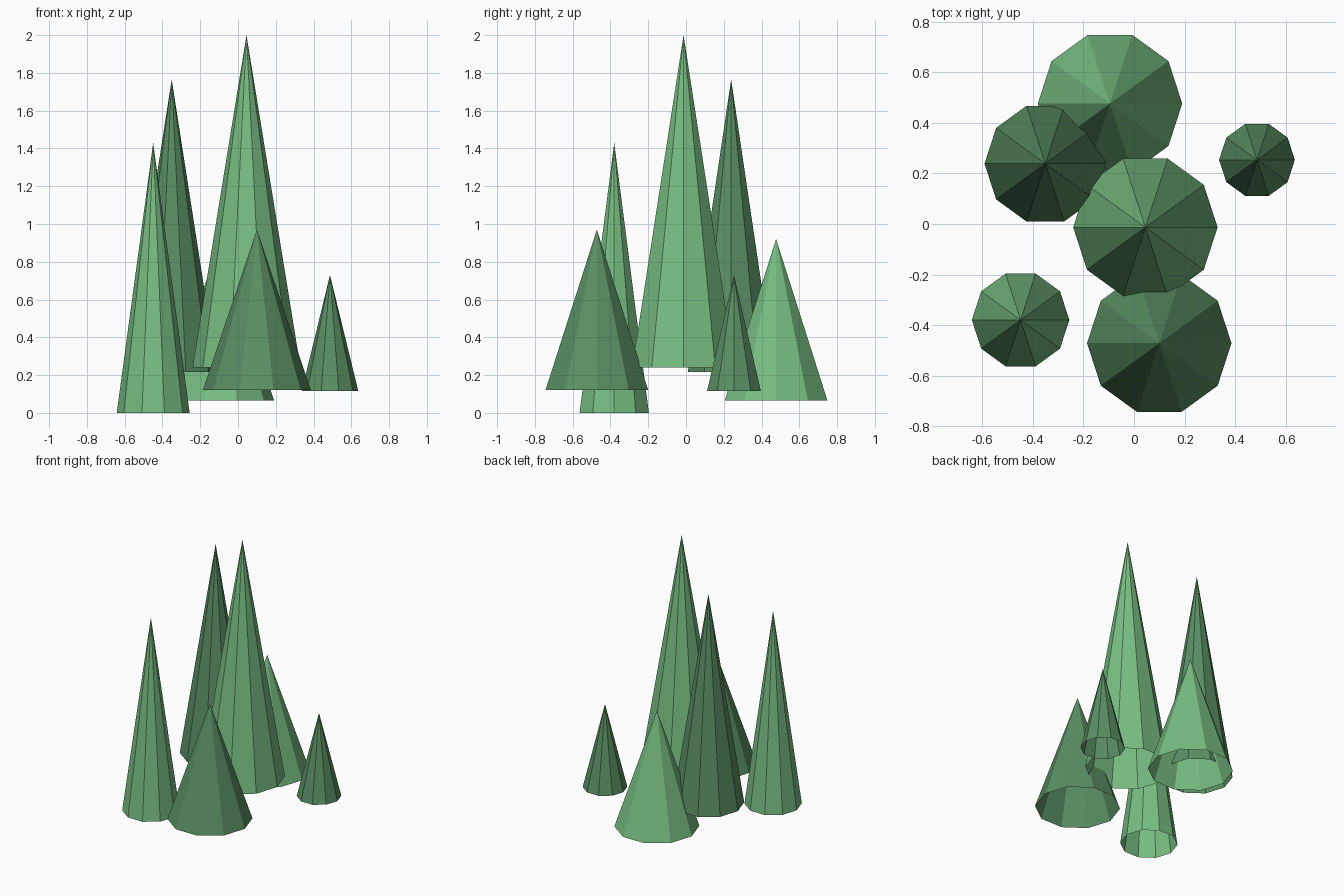
import bpy

cube = bpy.data.objects.get("Cube")
if cube:
    bpy.data.objects.remove(cube, do_unlink=True)


def make_material(name, rgb):
    mat = bpy.data.materials.new(name)
    mat.use_nodes = True
    color = (*rgb, 1.0)
    mat.diffuse_color = color
    mat.node_tree.nodes["Principled BSDF"].inputs["Base Color"].default_value = color
    return mat


light_green = make_material("light green", (0.188, 0.515, 0.225))
dark_green = make_material("dark green", (0.102, 0.275, 0.125))


def add_tree(name, x, y, radius, base, tip, mat):
    """Ten-sided cone, open underneath, with a corner pointing along +x."""
    bpy.ops.mesh.primitive_cone_add(
        vertices=10, radius1=radius, radius2=0, depth=tip - base,
        end_fill_type='NOTHING', location=(x, y, (base + tip) / 2))
    tree = bpy.context.object
    tree.name = name
    # The primitive starts on +y, so a quarter turn puts a corner on the x axis
    tree.rotation_euler.z = 1.570796
    tree.data.materials.append(mat)
    bpy.ops.object.shade_flat()


# Tall trees
add_tree("tall_centre_tree", 0.045, -0.013, 0.286, 0.24, 2.0, light_green)
add_tree("tall_back_tree", -0.351, 0.239, 0.241, 0.217, 1.765, dark_green)
add_tree("slim_front_tree", -0.449, -0.380, 0.193, 0.0, 1.43, light_green)

# Short trees
add_tree("wide_front_tree", 0.100, -0.472, 0.286, 0.12, 0.97, dark_green)
add_tree("small_side_tree", 0.487, 0.254, 0.150, 0.115, 0.73, dark_green)
add_tree("wide_back_tree", -0.095, 0.477, 0.286, 0.065, 0.92, light_green)
